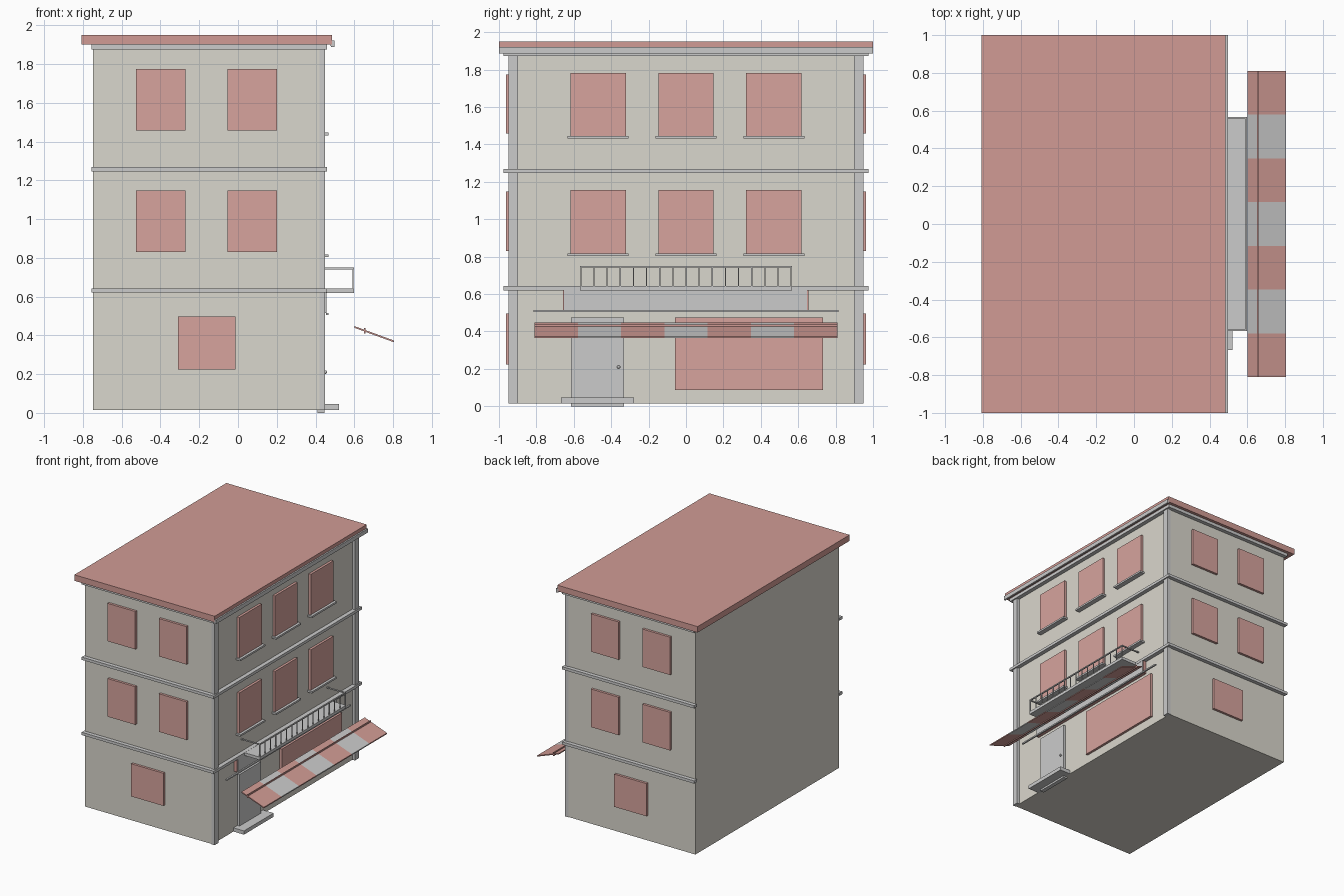
import bpy, bmesh, math
from mathutils import Matrix

if "Cube" in bpy.data.objects:
    bpy.data.objects.remove(bpy.data.objects["Cube"])


def material(name, rgb):
    m = bpy.data.materials.new(name)
    m.diffuse_color = (*rgb, 1)
    m.use_nodes = True
    m.node_tree.nodes["Principled BSDF"].inputs["Base Color"].default_value = m.diffuse_color
    return m


CREAM = material("cream_plaster", (0.70, 0.68, 0.61))
PINK = material("pink", (0.64, 0.33, 0.30))
GLASS = material("pink_pane", (0.68, 0.37, 0.34))


def finish(name, bm, mat):
    mesh = bpy.data.meshes.new(name)
    bm.to_mesh(mesh)
    bm.free()
    ob = bpy.data.objects.new(name, mesh)
    bpy.context.collection.objects.link(ob)
    if mat:
        mesh.materials.append(mat)
    return ob


def box(name, x, y, z, mat=None):
    """Box from (min, max) ranges on each axis."""
    bm = bmesh.new()
    size = [r[1] - r[0] for r in (x, y, z)]
    mid = [(r[0] + r[1]) / 2 for r in (x, y, z)]
    bmesh.ops.create_cube(bm, size=1, matrix=Matrix.Translation(mid) @ Matrix.Diagonal((*size, 1)))
    return finish(name, bm, mat)


def extrude_y(name, profile, y, mat=None):
    """Prism along y from an x-z profile."""
    bm = bmesh.new()
    face = bm.faces.new([bm.verts.new((px, y[0], pz)) for px, pz in profile])
    out = bmesh.ops.extrude_face_region(bm, geom=[face])
    moved = [v for v in out["geom"] if isinstance(v, bmesh.types.BMVert)]
    bmesh.ops.translate(bm, verts=moved, vec=(0, y[1] - y[0], 0))
    bmesh.ops.recalc_face_normals(bm, faces=bm.faces)
    return finish(name, bm, mat)


def both_sides(lo, hi):
    return ((-hi, -lo), (lo, hi))


# Walls and roof
WALL_X, WALL_Y = 0.425, 0.943
box("walls", (-0.747, WALL_X), (-WALL_Y, WALL_Y), (0.015, 1.90), CREAM)
box("roof", (-0.807, 0.485), (-1, 1), (1.90, 1.95), PINK)
extrude_y("gutter", [(0.475, 1.92), (0.475, 1.897), (0.482, 1.887), (0.497, 1.887), (0.497, 1.92)], (-1, 1))

# Corner pillars
for y in both_sides(0.897, 0.948):
    box("corner_pillar", (0.42, 0.449), y, (0.015, 1.88))

# Floor bands and cornice on three sides
for z in ((0.62, 0.643), (1.246, 1.269), (1.874, 1.90)):
    box("street_band", (0.42, 0.459), (-0.975, 0.975), z)
    for y in both_sides(0.938, 0.975):
        box("side_band", (-0.757, 0.42), y, z)

# Side windows, both ends of the building
SIDE_WINDOWS = [(x, z) for x in ((-0.527, -0.272), (-0.054, 0.201))
                for z in ((0.83, 1.147), (1.458, 1.773))] + [((-0.31, -0.013), (0.224, 0.496))]
for x, z in SIDE_WINDOWS:
    for y in both_sides(0.935, 0.963):
        box("side_window", x, y, z, GLASS)

# Street windows with sills
for z0 in (0.815, 1.443):
    for yc in (-0.47, 0, 0.47):
        box("street_window", (0.41, 0.445), (yc - 0.148, yc + 0.148), (z0, z0 + 0.34), GLASS)
        box("window_sill", (0.41, 0.466), (yc - 0.163, yc + 0.163), (z0 - 0.012, z0 + 0.003))

# Shop front
box("shop_window", (0.41, 0.445), (-0.06, 0.733), (0.087, 0.474), GLASS)
box("door", (0.41, 0.445), (-0.616, -0.332), (0, 0.475))
box("door_step", (0.41, 0.522), (-0.667, -0.278), (0.015, 0.046))
bm = bmesh.new()
bmesh.ops.create_uvsphere(bm, u_segments=10, v_segments=6, radius=0.009,
                          matrix=Matrix.Translation((0.451, -0.36, 0.21)))
finish("door_knob", bm, None)
box("sign_backing", (0.42, 0.45), (-0.658, 0.655), (0.512, 0.62), PINK)
box("sign_panel", (0.45, 0.457), (-0.651, 0.648), (0.516, 0.62))
box("awning_rail", (0.455, 0.468), (-0.815, 0.815), (0.505, 0.516))

# Balcony with railing
Y = 0.567
box("balcony_floor", (0.42, 0.599), (-Y, Y), (0.618, 0.642))
box("top_rail", (0.589, 0.599), (-Y, Y), (0.741, 0.75))
for y in both_sides(Y - 0.01, Y):
    box("side_rail", (0.425, 0.595), y, (0.741, 0.75))
for i in range(17):
    yc = -Y + 0.005 + i * (2 * Y - 0.01) / 16
    box("baluster", (0.591, 0.597), (yc - 0.003, yc + 0.003), (0.64, 0.743))

# Striped sloping awning with a cross bar
def z_at(x):
    return 0.448 - (x - 0.6) * 0.365


W = 0.81 * 2 / 7
for i in range(7):
    y0 = -0.81 + i * W
    x0, x1, t = 0.60, 0.805, 0.009
    extrude_y("awning_stripe", [(x0, z_at(x0)), (x1, z_at(x1)), (x1, z_at(x1) - t), (x0, z_at(x0) - t)],
              (y0, y0 + W), None if i % 2 else PINK)
box("awning_bar", (0.651, 0.659), (-0.81, 0.81), (0.410, 0.438), PINK)
